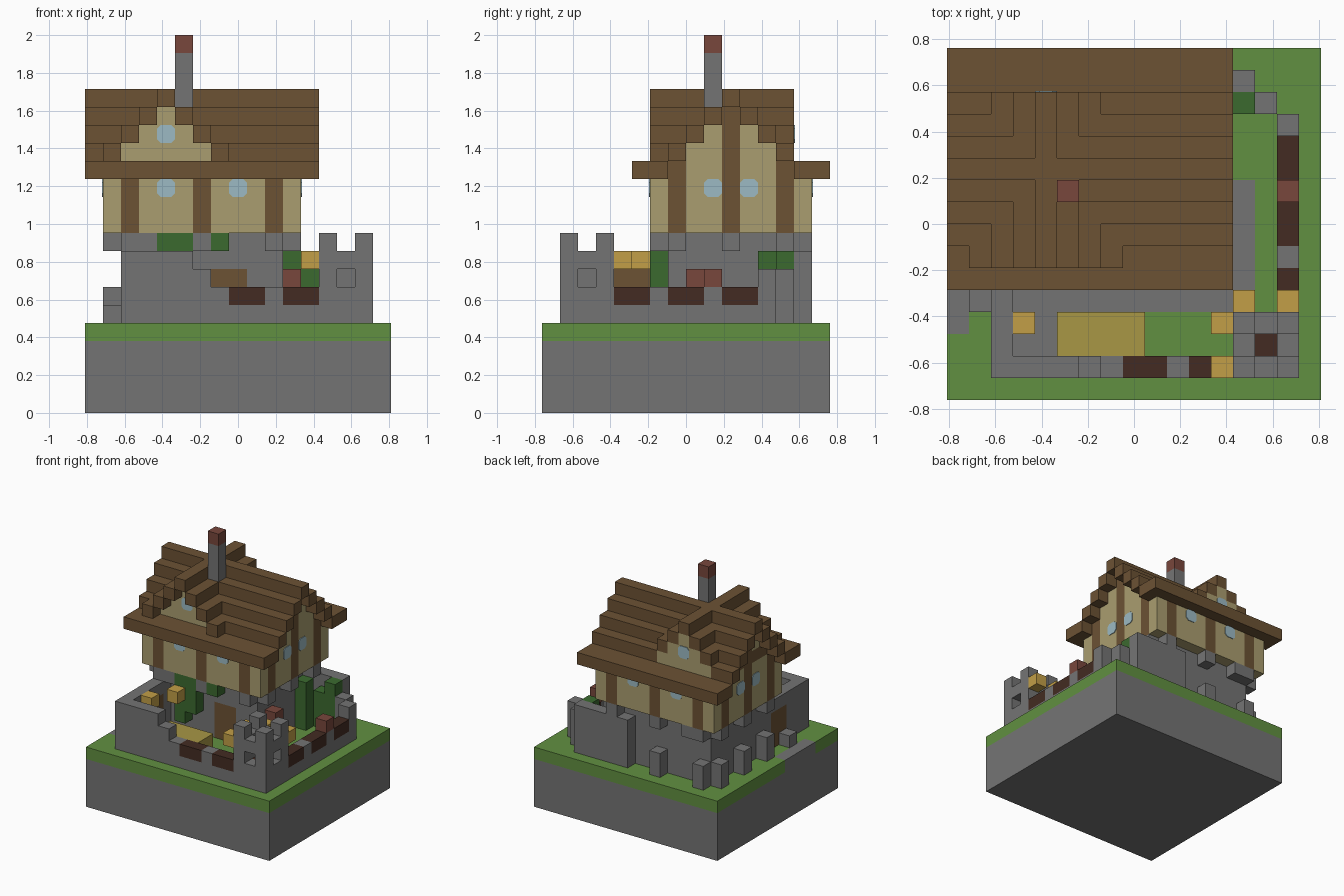
import bpy, bmesh
from mathutils import Vector

if "Cube" in bpy.data.objects:
    bpy.data.objects.remove(bpy.data.objects["Cube"], do_unlink=True)

U = 2 / 21                      # edge of one block
COLOURS = {"stone": "747474", "grass": "619041", "timber": "6C5234", "brick": "78473C",
           "dark_wood": "432B22", "lantern_yellow": "C29F47", "straw": "A89745",
           "plaster": "AA9E70", "glass": "9CBAC4", "leaf": "3B6A2F"}
NAMES = list(COLOURS)
MATS = []
for name, code in COLOURS.items():
    rgb = [(int(code[n:n + 2], 16) / 255) for n in (0, 2, 4)]
    lin = [((c + 0.055) / 1.055) ** 2.4 for c in rgb] + [1]
    m = bpy.data.materials.new(name)
    m.use_nodes = True
    m.diffuse_color = lin
    m.node_tree.nodes["Principled BSDF"].inputs["Base Color"].default_value = lin
    MATS.append(m)

cells = {}


def fill(part, colour, i, j, k):
    """Fill a block range; each of i, j, k is an index or a (start, stop) pair."""
    spans = [range(*s) if isinstance(s, tuple) else range(s, s + 1) for s in (i, j, k)]
    for a in spans[0]:
        for b in spans[1]:
            for c in spans[2]:
                cells[a, b, c] = (part, colour)


def carve(i, j, k):
    cells.pop((i, j, k), None)


def point(i, j, k):
    return Vector(((i - 8.5) * U, (j - 8) * U, k * U))


# ground slab with grass and paths
fill("base", "stone", (0, 17), (0, 16), (0, 4))
fill("lawn", "grass", (0, 17), (0, 16), 4)
fill("path", "stone", 0, (3, 7), 4)
fill("path", "stone", (1, 14), 4, 4)
fill("path", "stone", (3, 5), (2, 4), 4)
fill("path", "stone", 13, (4, 10), 4)
fill("straw_bed", "straw", (5, 9), (2, 4), (5, 7))

# stone ground floor with corbels
fill("ground_floor", "stone", (2, 11), (7, 14), (5, 10))
for n in (7, 10, 13):
    fill("corbels", "stone", 1, n, 9)
    fill("corbels", "stone", 11, n, 9)
for n in (2, 3, 6, 10):
    fill("corbels", "stone", n, 6, 9)
    fill("corbels", "stone", n, 14, 9)

# outer walls: left, stepped front, back stub, right fence
fill("left_wall", "stone", 2, (1, 7), (5, 9))
for start, stop, top in ((2, 6, 9), (6, 7, 8), (7, 13, 7)):
    fill("front_wall", "stone", (start, stop), 1, (5, top))
fill("back_wall", "stone", (9, 14), 14, (5, 9))
fill("right_wall", "stone", 15, (4, 12), (5, 7))
fill("right_wall", "stone", 15, 12, (5, 8))
fill("right_wall", "stone", 14, 13, (5, 8))
for start in (8, 11):
    fill("front_planters", "dark_wood", (start, start + 2), 1, 6)
for start in (4, 7, 10):
    fill("right_planters", "dark_wood", 15, (start, start + 2), 6)
fill("brick_pots", "brick", 15, 9, 7)
fill("brick_pots", "brick", 11, 8, (5, 8))

# small posts along the outside
fill("posts", "stone", 1, 4, 5)
for i, j in ((1, 7), (1, 10), (1, 13), (2, 14), (6, 14)):
    fill("posts", "stone", i, j, (5, 7))

# corner tower: hollow, with openings and merlons
fill("tower", "stone", (13, 16), (1, 4), (5, 9))
fill("tower_floor", "dark_wood", 14, 2, 6)
for c in (7, 8):
    carve(14, 2, c)
carve(14, 1, 7)
carve(15, 2, 7)
for i in (13, 15):
    for j in (1, 3):
        fill("tower", "stone", i, j, 9)

# doors
fill("front_door", "timber", (7, 9), 7, (5, 8))
fill("side_door", "timber", 2, (4, 6), (5, 8))

# lanterns fixed to the walls
for i, j in ((12, 1), (12, 3), (13, 4), (15, 4), (3, 3), (4, 5)):
    fill("lanterns", "lantern_yellow", i, j, 8)

# climbing plants and bushes
for i, low in ((4, 6), (5, 7), (7, 9)):
    fill("vines", "leaf", i, 6, (low, 10))
for i, j, top in ((11, 12, 9), (12, 13, 8), (13, 13, 9)):
    fill("bushes", "leaf", i, j, (5, top))

# plaster upper floor with timber posts
fill("upper_floor", "plaster", (1, 12), (6, 15), (10, 14))
for n in (2, 6, 10):
    for j in (6, 14):
        fill("wall_beams", "timber", n, j, (10, 13))
for n in (7, 10, 13):
    for i in (1, 11):
        fill("wall_beams", "timber", i, n, (10, 14))

# main roof and cross gable, both stepped one block at a time
fill("roof", "timber", (0, 13), (5, 7), 13)
fill("roof", "timber", (0, 13), (14, 16), 13)
for s in range(4):
    fill("gable_walls", "plaster", (1, 12), (8 + s, 13 - s), 14 + s)
    for i in (1, 11):
        fill("wall_beams", "timber", i, 10, 14 + s)
    for j in (7 + s, 13 - s):
        fill("roof", "timber", (0, 13), j, 14 + s)
for s in range(4):
    depth = (7, 14)
    fill("cross_gable_walls", "plaster", (2 + s, 7 - s), depth, 14 + s)
    for i in (1 + s, 7 - s):
        fill("cross_gable_roof", "timber", i, (6, 14), 14 + s)
for s in range(4):              # keep the main slope above the cross gable
    for i in range(1 + s, 8 - s):
        if 0 < s:
            for j in (7 + s, 13 - s):
                fill("roof", "timber", i, j, 14 + s)
fill("chimney", "stone", 5, 9, (16, 20))
fill("chimney", "brick", 5, 9, 20)

# each face lists its corners as offsets, counter-clockwise from outside
SIDES = []
for axis in range(3):
    for sign in (0, 1):
        b, c = (axis + 1) % 3, (axis + 2) % 3
        ring = []
        for p, q in ((0, 0), (1, 0), (1, 1), (0, 1)):
            o = [0, 0, 0]
            o[axis], o[b], o[c] = sign, p, q
            ring.append(tuple(o))
        step = [0, 0, 0]
        step[axis] = 2 * sign - 1
        SIDES.append((step, ring if sign else ring[::-1]))


def finish(name, bm):
    mesh = bpy.data.meshes.new(name)
    bm.to_mesh(mesh)
    bm.free()
    for m in MATS:
        mesh.materials.append(m)
    bpy.context.collection.objects.link(bpy.data.objects.new(name, mesh))


def build_part(part):
    bm, verts = bmesh.new(), {}
    for cell, (owner, colour) in cells.items():
        if owner != part:
            continue
        for step, ring in SIDES:
            if tuple(a + d for a, d in zip(cell, step)) in cells:
                continue
            corners = [tuple(a + o for a, o in zip(cell, off)) for off in ring]
            for c in corners:
                if c not in verts:
                    verts[c] = bm.verts.new(point(*c))
            face = bm.faces.new([verts[c] for c in corners])
            face.material_index = NAMES.index(colour)
    bmesh.ops.dissolve_limit(bm, angle_limit=0.01, verts=bm.verts[:], edges=bm.edges[:],
                             delimit={'MATERIAL'})
    finish(part, bm)


for part in dict.fromkeys(owner for owner, _ in cells.values()):
    build_part(part)


def window(name, corner, across, out):
    """Thin pane with clipped corners on one block face."""
    bm, cut = bmesh.new(), 0.2
    outline = ((cut, 0), (1 - cut, 0), (1, cut), (1, 1 - cut),
               (1 - cut, 1), (cut, 1), (0, 1 - cut), (0, cut))
    start, across, out = point(*corner), Vector(across) * U, Vector(out) * 0.005
    up = Vector((0, 0, U))
    face = bm.faces.new([bm.verts.new(start + across * a + up * b) for a, b in outline])
    pushed = bmesh.ops.extrude_face_region(bm, geom=[face])["geom"]
    bmesh.ops.translate(bm, vec=out, verts=[g for g in pushed if isinstance(g, bmesh.types.BMVert)])
    bmesh.ops.recalc_face_normals(bm, faces=bm.faces[:])
    for f in bm.faces:
        f.material_index = NAMES.index("glass")
    finish(name, bm)


# windows on all four sides
for i in (4, 8):
    window("front_window", (i, 6, 12), (1, 0, 0), (0, -1, 0))
    window("back_window", (i, 15, 12), (1, 0, 0), (0, 1, 0))
for j in (9, 11):
    window("left_window", (12, j, 12), (0, 1, 0), (1, 0, 0))
    window("right_window", (1, j, 12), (0, 1, 0), (-1, 0, 0))
window("front_gable_window", (4, 7, 15), (1, 0, 0), (0, -1, 0))
window("back_gable_window", (4, 14, 15), (1, 0, 0), (0, 1, 0))
